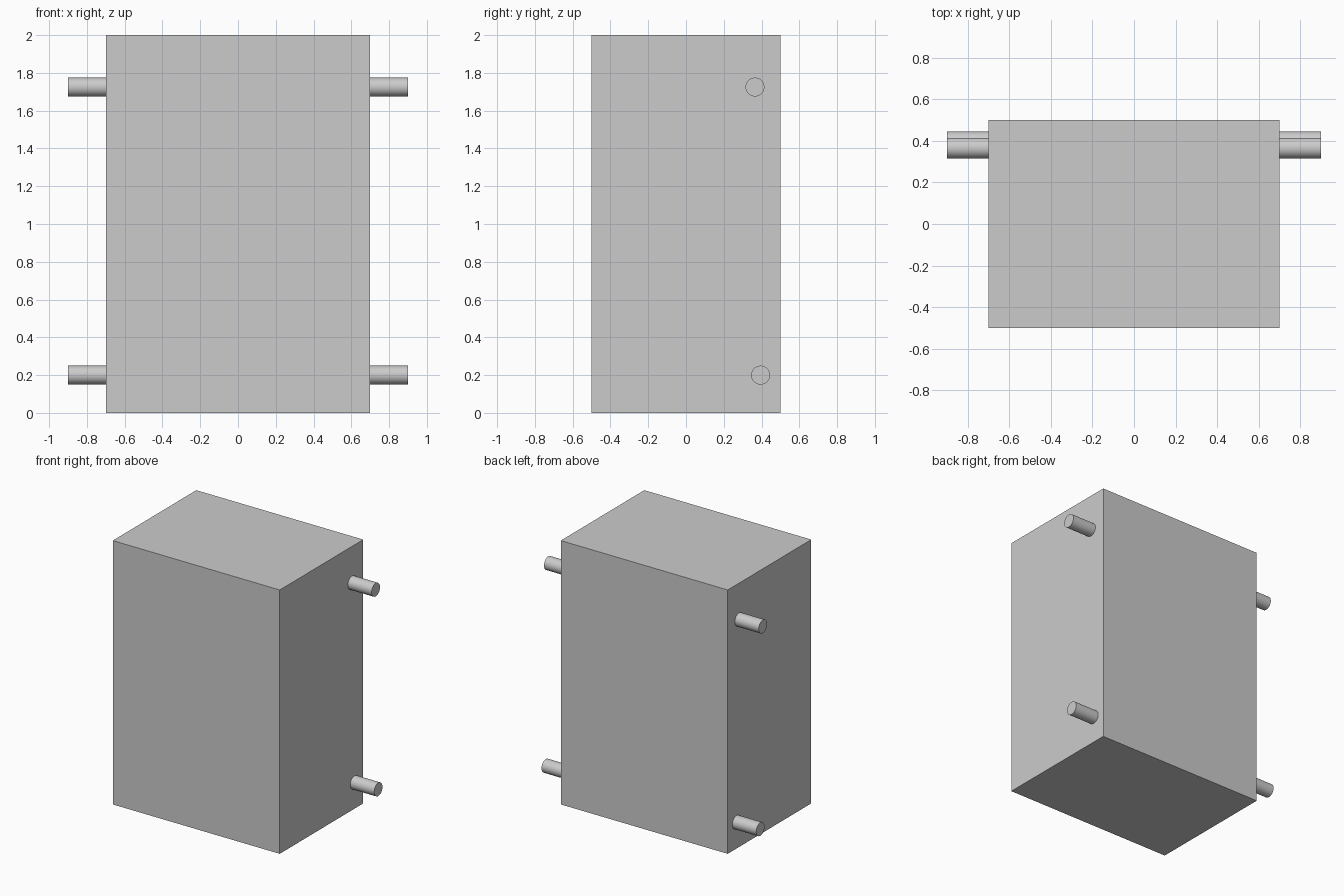
import bpy
import math

cube = bpy.data.objects.get("Cube")
if cube:
    bpy.data.objects.remove(cube, do_unlink=True)

# Single light grey material
GREY = (0.6, 0.6, 0.6, 1.0)
grey = bpy.data.materials.new("light_grey")
grey.use_nodes = True
grey.diffuse_color = GREY
grey.node_tree.nodes["Principled BSDF"].inputs["Base Color"].default_value = GREY

WIDTH, DEPTH, HEIGHT = 1.4, 1.0, 2.0
PIN_RADIUS, PIN_REACH, PIN_INSET = 0.05, 0.2, 0.05


def finish(name):
    obj = bpy.context.object
    obj.name = obj.data.name = name
    obj.data.materials.append(grey)
    return obj


def add_pin(name, side, y, z):
    """Round pin sticking out of one side wall, slightly sunk into it."""
    x = side * (WIDTH / 2 + (PIN_REACH - PIN_INSET) / 2)
    bpy.ops.mesh.primitive_cylinder_add(
        vertices=48, radius=PIN_RADIUS, depth=PIN_REACH + PIN_INSET,
        location=(x, y, z), rotation=(0, math.pi / 2, 0))
    finish(name)
    bpy.ops.object.shade_smooth_by_angle(angle=math.radians(30))


# Main box
bpy.ops.mesh.primitive_cube_add(size=1, location=(0, 0, HEIGHT / 2))
body = finish("body")
body.scale = (WIDTH, DEPTH, HEIGHT)
bpy.ops.object.transform_apply(location=False, rotation=False, scale=True)

# Upper and lower pins on both sides, near the back
for side, side_name in ((1, "left"), (-1, "right")):
    add_pin(f"upper_pin_{side_name}", side, 0.365, 1.725)
    add_pin(f"lower_pin_{side_name}", side, 0.395, 0.2)
